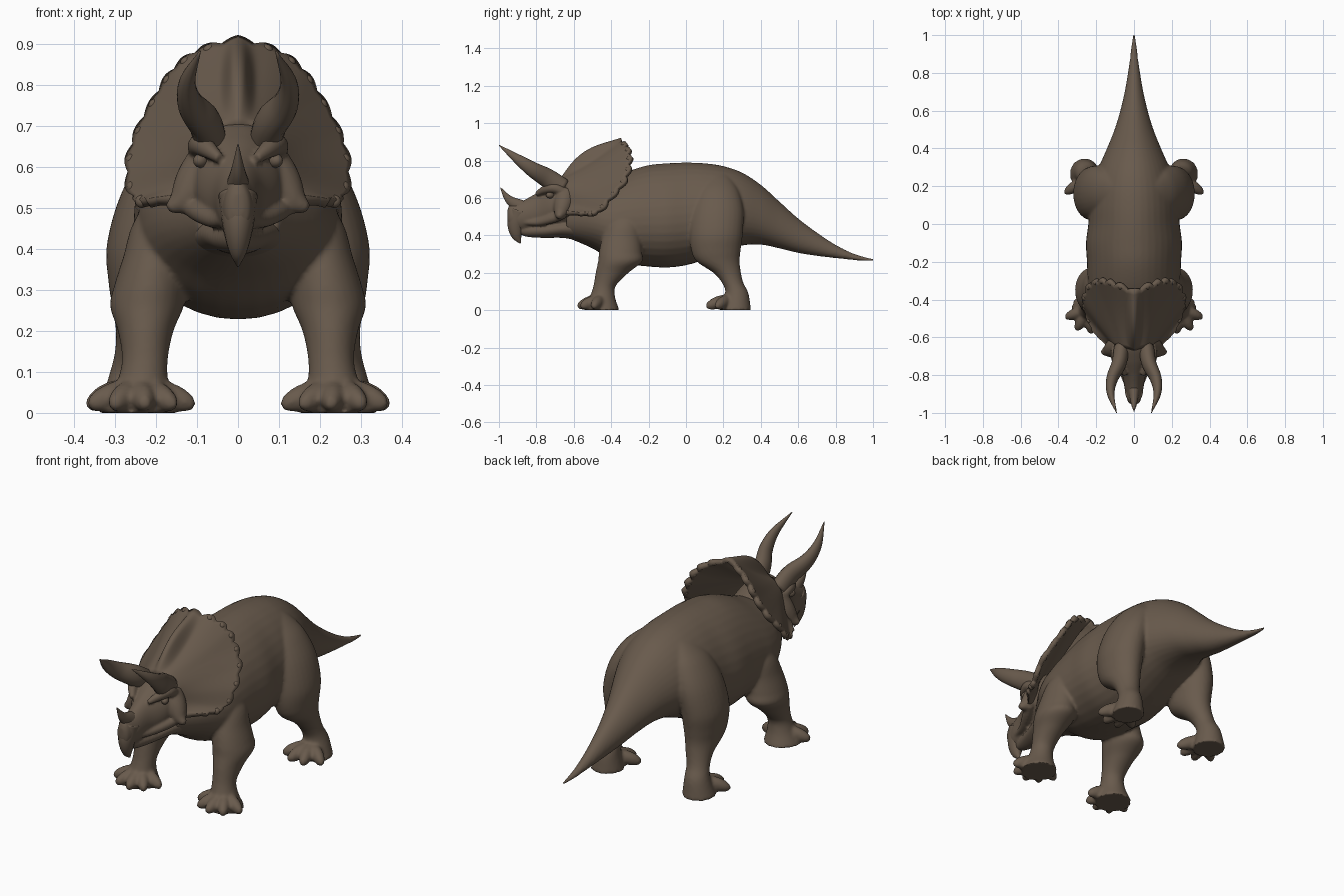
import bpy, bmesh
from math import sin, cos, pi, exp, radians
from mathutils import Vector, Matrix

if "Cube" in bpy.data.objects:
    bpy.data.objects.remove(bpy.data.objects["Cube"])

hide = bpy.data.materials.new("brown_hide")
hide.use_nodes = True
hide.diffuse_color = (0.14, 0.103, 0.073, 1)
hide.node_tree.nodes["Principled BSDF"].inputs["Base Color"].default_value = hide.diffuse_color


def finish(name, bm, mirror=False):
    """Turn a bmesh into a smooth object, optionally mirrored across x."""
    if mirror:
        bmesh.ops.mirror(bm, geom=bm.verts[:] + bm.edges[:] + bm.faces[:],
                         axis="X", merge_dist=0.0005)
    bmesh.ops.recalc_face_normals(bm, faces=bm.faces)
    mesh = bpy.data.meshes.new(name)
    bm.to_mesh(mesh)
    bm.free()
    mesh.shade_smooth()
    mesh.materials.append(hide)
    obj = bpy.data.objects.new(name, mesh)
    bpy.context.scene.collection.objects.link(obj)
    return obj


def fuse(name, parts, voxel, rounds):
    """Join overlapping parts and melt them into one soft skin."""
    with bpy.context.temp_override(active_object=parts[0], object=parts[0],
                                   selected_objects=parts, selected_editable_objects=parts):
        bpy.ops.object.join()
    parts[0].name = name
    skin = parts[0].modifiers.new("Skin", "REMESH")
    skin.mode = "VOXEL"
    skin.voxel_size = voxel
    skin.use_smooth_shade = True
    soft = parts[0].modifiers.new("Soften", "SMOOTH")
    soft.iterations = rounds


def spline(rows, count):
    """Sample a smooth curve through rows of numbers."""
    rows = [Vector(r) for r in rows]
    out = []
    for k in range(count + 1):
        t = k / count * (len(rows) - 1)
        i = min(int(t), len(rows) - 2)
        t -= i
        b, c = rows[i], rows[i + 1]
        a = rows[i - 1] if i else b * 2 - c
        d = rows[i + 2] if i + 2 < len(rows) else c * 2 - b
        out.append(b + (c - a) * (t / 2) + (a * 2 - b * 5 + c * 4 - d) * (t * t / 2)
                   + (b * 3 - a - c * 3 + d) * (t ** 3 / 2))
    return out


def loft(name, rings, mirror=False):
    bm = bmesh.new()
    loops = [[bm.verts.new(p) for p in ring] for ring in rings]
    n = len(loops[0])
    for a, b in zip(loops, loops[1:]):
        for i in range(n):
            j = (i + 1) % n
            bm.faces.new((a[i], a[j], b[j], b[i]))
    bm.faces.new(loops[0])
    bm.faces.new(loops[-1])
    return finish(name, bm, mirror)


def angles(n):
    return [2 * pi * i / n for i in range(n)]


def trunk(name, rows, egg, count=60):
    """Rows along y: y, top, bottom, half width; egg widens the lower side."""
    rings = []
    for y, top, low, w in spline(rows, count):
        w = max(w, 0.002)
        rings.append([(w * cos(a) * (1 - egg * sin(a)), y,
                       (top + low) / 2 + (top - low) / 2 * sin(a)) for a in angles(36)])
    return loft(name, rings)


def limb(name, rows):
    """Rows down z: x, y, z, x radius, y radius."""
    rings = [[(x + rx * cos(a), y + ry * sin(a), z) for a in angles(28)]
             for x, y, z, rx, ry in spline(rows, 48)]
    return loft(name, rings, True)


def horn(name, rows, mirror=False, flat=1.0):
    """Rows along a path: x, y, z, radius."""
    pts = spline(rows, 24)
    rings = []
    for i, p in enumerate(pts):
        step = (pts[min(i + 1, 24)] - pts[max(i - 1, 0)]).xyz.normalized()
        side = step.cross(Vector((1, 0, 0))).normalized()
        other = side.cross(step)
        r = max(p.w, 0.001)
        rings.append([p.xyz + side * r * sin(a) + other * r * flat * cos(a) for a in angles(18)])
    return loft(name, rings, mirror)


def lumps(name, items):
    """Mirrored ellipsoids: centre, radii, turn about z, tilt."""
    bm = bmesh.new()
    for centre, size, turn, tilt in items:
        spin = Matrix.Rotation(turn, 3, "Z") @ Matrix.Rotation(tilt, 3, "X")
        m = Matrix.LocRotScale(Vector(centre), spin, Vector(size))
        bmesh.ops.create_uvsphere(bm, u_segments=16, v_segments=10, radius=1, matrix=m)
    return finish(name, bm, True)


def toes(name, x, y, turns):
    """Toes fan out and slope down around a foot."""
    items = []
    for deg in turns:
        a = radians(deg)
        items.append(((x + sin(a) * .07, y - cos(a) * .07, .042), (.03, .074, .033), a, .35))
    return lumps(name, items)


# Torso, tail and legs
torso = trunk("torso", [
    (-.64, .60, .39, .1), (-.5, .66, .33, .195), (-.4, .70, .268, .235),
    (-.3, .745, .245, .243), (-.2, .775, .233, .247), (-.1, .785, .228, .252),
    (0, .789, .24, .24), (.1, .785, .27, .235), (.2, .77, .31, .22),
    (.3, .735, .345, .185), (.4, .67, .35, .142), (.5, .58, .33, .102),
    (.6, .49, .306, .072), (.7, .415, .29, .049), (.8, .35, .278, .032),
    (.9, .3, .268, .018), (.96, .282, .266, .009)], 0.14, 110)
front_legs = limb("front_legs", [
    (.15, -.32, .56, .03, .05), (.182, -.33, .47, .07, .09), (.203, -.345, .38, .077, .105),
    (.215, -.35, .31, .087, .115), (.222, -.352, .26, .09, .118), (.225, -.395, .2, .068, .088),
    (.227, -.435, .13, .056, .06), (.233, -.446, .07, .064, .067), (.24, -.448, 0, .09, .092)])
hind_legs = limb("hind_legs", [
    (.08, .17, .74, .02, .04), (.12, .17, .69, .05, .08), (.152, .17, .63, .078, .115),
    (.192, .168, .53, .095, .14), (.222, .162, .41, .098, .142), (.226, .16, .32, .09, .132),
    (.227, .172, .26, .08, .115), (.234, .22, .2, .064, .074), (.246, .25, .145, .055, .057),
    (.255, .272, .09, .06, .062), (.262, .265, 0, .08, .083)])
fuse("body", [torso, front_legs, hind_legs,
              toes("front_toes", .238, -.445, (-75, -38, -5, 30, 68)),
              toes("hind_toes", .255, .24, (-55, -20, 15, 55))], 0.008, 5)
trunk("tail_tip", [(.87, .31, .275, .019), (.9, .3, .268, .0175), (.95, .284, .265, .011),
                   (1, .272, .264, .003)], 0.14, 24)

# Head
skull = trunk("skull", [
    (-.955, .535, .48, .014), (-.94, .565, .44, .032), (-.88, .582, .425, .048),
    (-.8, .625, .43, .063), (-.72, .675, .44, .102), (-.64, .71, .44, .12),
    (-.55, .7, .42, .12), (-.45, .66, .42, .1)], 0.05)
jaw = trunk("lower_jaw", [
    (-.9, .44, .41, .014), (-.85, .45, .392, .035), (-.76, .46, .386, .062),
    (-.66, .48, .386, .092), (-.56, .5, .37, .12), (-.48, .5, .36, .11)], -0.05, 30)
cheeks = horn("cheeks", [(.06, -.64, .62, .06), (.1, -.655, .565, .054), (.135, -.67, .52, .036),
                         (.17, -.68, .497, .012)], True)
lips = horn("lips", [(.03, -.88, .47, .012), (.056, -.79, .47, .02), (.095, -.71, .49, .025),
                     (.13, -.65, .51, .02)], True)
brows = horn("brows", [(.045, -.8, .62, .012), (.078, -.75, .646, .024), (.096, -.7, .652, .027),
                       (.095, -.63, .62, .02)], True)
fuse("head", [skull, jaw, cheeks, lips, brows], 0.006, 7)
horn("beak", [(0, -.885, .53, .06), (0, -.908, .46, .048), (0, -.905, .4, .03),
              (0, -.885, .357, .003)], flat=0.8)
lumps("eyes", [((.09, -.726, .615), (.018, .024, .018), 0.5, 0)])

# Horns
horn("brow_horns", [(.066, -.66, .65, .055), (.08, -.74, .705, .052), (.116, -.82, .752, .041),
                    (.123, -.9, .808, .026), (.092, -1, .882, .002)], True, 0.75)
horn("nose_horn", [(0, -.88, .55, .04), (0, -.945, .59, .023), (0, -.992, .655, .002)], flat=0.75)

# Frill: a curved shield with a scalloped rim and a central ridge
inner = spline([(0, -.66, .7), (.05, -.65, .69), (.09, -.64, .65), (.11, -.63, .58),
                (.11, -.65, .52)], 120)
outer = spline([(0, -.36, .9), (.085, -.325, .877), (.148, -.305, .832), (.193, -.306, .765),
                (.237, -.335, .683), (.26, -.405, .6), (.247, -.475, .525), (.21, -.565, .515),
                (.15, -.64, .52)], 120)
bm = bmesh.new()
depth = 18
grid = []
for i, (a, b) in enumerate(zip(inner, outer)):
    u = i / 120
    out = (b - a).normalized()
    row = []
    for k in range(depth + 1):
        v = k / depth
        p = a.lerp(b, v)
        arch = sin(pi * v)
        p += Vector((0, -.6, .8)) * arch * (.054 * exp(-(p.x / .022) ** 2) - .008 * (1 - u))
        if u < 0.9:
            p += out * .018 * abs(cos(pi * 9 * u / 0.9)) * v ** 10
        if i == 0:
            p.x = 0
        row.append(bm.verts.new(p))
    grid.append(row)
for r, s in zip(grid, grid[1:]):
    for k in range(depth):
        bm.faces.new((r[k], r[k + 1], s[k + 1], s[k]))
frill = finish("neck_frill", bm, True)
shell = frill.modifiers.new("Thickness", "SOLIDIFY")
shell.thickness = 0.024
shell.offset = 0

# Small knobs along the frill rim
lumps("frill_knobs", [(outer[n * 12], (.016, .016, .016), 0, 0) for n in range(1, 9)])
